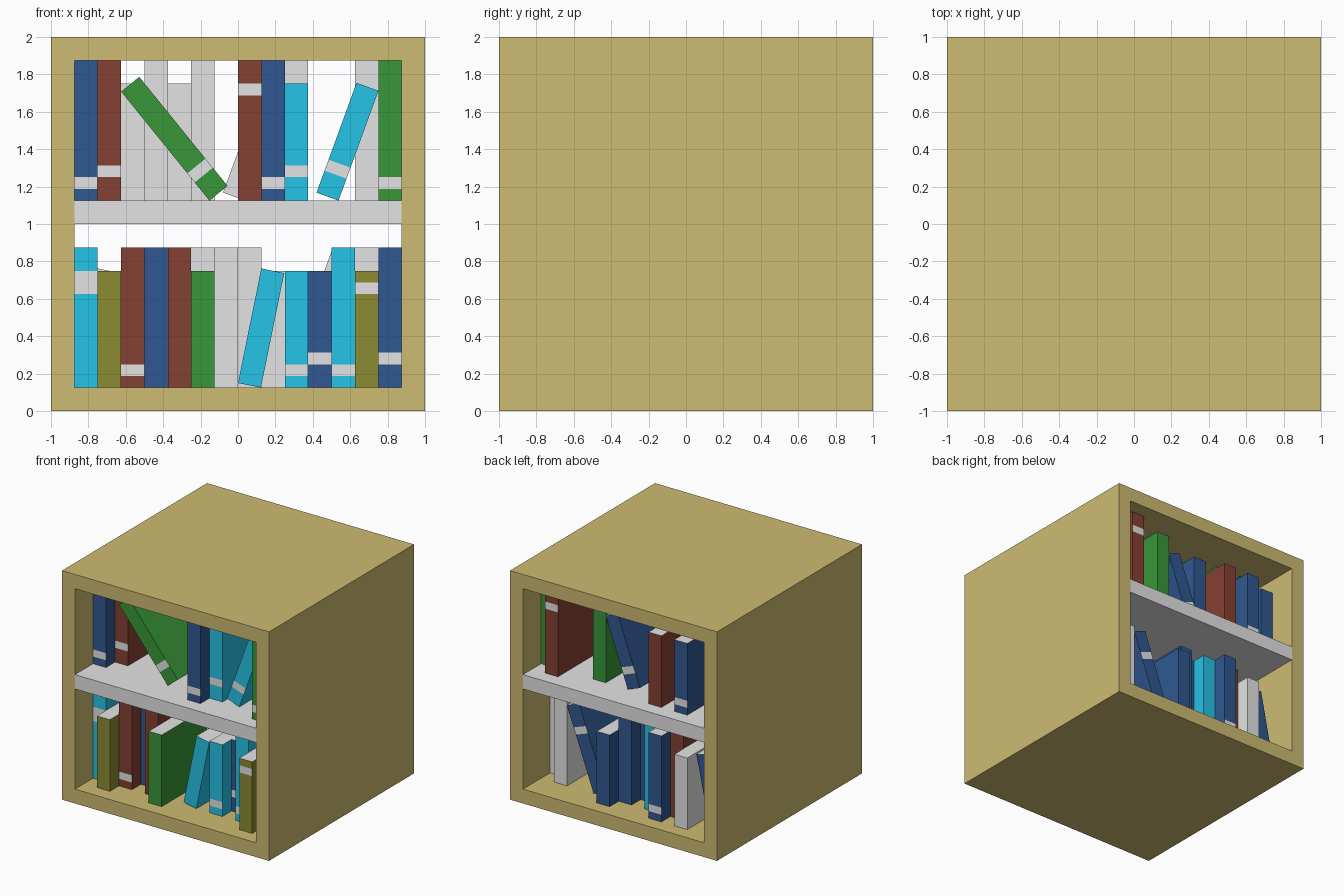
import bpy
import bmesh
from math import radians, pi
from mathutils import Matrix, Vector

if "Cube" in bpy.data.objects:
    bpy.data.objects.remove(bpy.data.objects["Cube"], do_unlink=True)

U = 0.125            # board thickness and book width
DEPTH = 5 * U        # book depth from spine to page edge
TALL, SHORT = 6 * U, 5 * U
LOW, HIGH = U, 9 * U  # heights the two rows stand on


def material(name, *rgb):
    def linear(c):
        c /= 255
        return c / 12.92 if c < 0.04045 else ((c + 0.055) / 1.055) ** 2.4
    colour = [linear(c) for c in rgb] + [1.0]
    mat = bpy.data.materials.new(name)
    mat.use_nodes = True
    mat.diffuse_color = colour
    bsdf = next(n for n in mat.node_tree.nodes if n.type == 'BSDF_PRINCIPLED')
    bsdf.inputs["Base Color"].default_value = colour
    return mat


WOOD = material("tan wood", 206, 187, 115)
GREY = material("light grey", 228, 228, 228)
BLUE = material("navy blue", 48, 88, 145)
BROWN = material("red brown", 133, 65, 50)
GREEN = material("leaf green", 56, 150, 56)
CYAN = material("bright cyan", 37, 195, 231)
OLIVE = material("olive", 139, 139, 50)


def finish(bm, name, *mats):
    bmesh.ops.recalc_face_normals(bm, faces=bm.faces)
    mesh = bpy.data.meshes.new(name)
    bm.to_mesh(mesh)
    bm.free()
    for mat in mats:
        mesh.materials.append(mat)
    obj = bpy.data.objects.new(name, mesh)
    bpy.context.collection.objects.link(obj)
    return obj


def make_frame():
    # Square ring pulled from front to back
    bm = bmesh.new()
    corners = ((-1, -1), (1, -1), (1, 1), (-1, 1))
    outer, inner = ([bm.verts.new((x * r, -1, 1 + z * r)) for x, z in corners]
                    for r in (1, 1 - U))
    for i in range(4):
        j = (i + 1) % 4
        bm.faces.new((outer[i], outer[j], inner[j], inner[i]))
    made = bmesh.ops.extrude_face_region(bm, geom=bm.faces[:], use_keep_orig=True)
    moved = [g for g in made["geom"] if isinstance(g, bmesh.types.BMVert)]
    bmesh.ops.translate(bm, verts=moved, vec=(0, 2, 0))
    finish(bm, "frame", WOOD)


def make_shelf():
    bm = bmesh.new()
    bmesh.ops.create_cube(bm, size=1, matrix=Matrix.Translation((0, 0, 8.5 * U))
                          @ Matrix.Diagonal((14 * U, 2, U, 1)))
    finish(bm, "shelf", GREY)


def make_book(name, cover, left, inset, base, height, band=None, lean=0, back=False):
    """left: lowest x, inset: spine distance from the opening, lean: degrees to +x."""
    bm = bmesh.new()
    bmesh.ops.create_cube(bm, size=1, matrix=Matrix.Translation((0, DEPTH / 2, height / 2))
                          @ Matrix.Diagonal((U, DEPTH, height, 1)))
    # Cut the label band across the spine
    for z in band or ():
        bmesh.ops.bisect_plane(bm, geom=bm.verts[:] + bm.edges[:] + bm.faces[:],
                               plane_co=(0, 0, z), plane_no=(0, 0, 1))
    bm.normal_update()
    for f in bm.faces:
        n, z = f.normal, f.calc_center_median().z
        pages = abs(n.z) > 0.5 or n.y > 0.5
        label = band and n.y < -0.5 and band[0] < z < band[1]
        f.material_index = 1 if pages or label else 0
    # Turn, lean and rest on the board
    turn = Matrix.Rotation(pi if back else 0, 4, 'Z')
    bm.transform(Matrix.Rotation(radians(lean), 4, 'Y') @ turn)
    low_x = min(v.co.x for v in bm.verts)
    low_z = min(v.co.z for v in bm.verts)
    y = 1 - inset if back else inset - 1
    bm.transform(Matrix.Translation(Vector((left - low_x, y, base - low_z))))
    finish(bm, name, cover, GREY)


def label(start, size=1):
    # Label band measured in half book widths from the foot
    return (start * U / 2, (start + size) * U / 2)


# Upright books: slot from the -x side, inset in book widths, cover, height, label
ROWS = {
    ("front_upper", HIGH): [
        (0, 2, BLUE, TALL, label(1)), (1, 3, BROWN, TALL, label(2)),
        (7, 3, BROWN, TALL, label(9)), (8, 1, BLUE, TALL, label(1)),
        (9, 2, CYAN, SHORT, label(2)), (13, 1, GREEN, TALL, label(1))],
    ("front_lower", LOW): [
        (0, 2, CYAN, TALL, label(8, 2)), (1, 1, OLIVE, SHORT, None),
        (2, 2, BROWN, TALL, label(1)), (3, 3, BLUE, TALL, None),
        (4, 2, BROWN, TALL, None), (5, 1, GREEN, SHORT, None),
        (9, 2, CYAN, SHORT, label(1)), (10, 3, BLUE, SHORT, label(2)),
        (11, 2, CYAN, TALL, label(1)), (12, 1, OLIVE, SHORT, label(8)),
        (13, 2, BLUE, TALL, label(2))],
    ("back_upper", HIGH): [
        (0, 2, BLUE, SHORT, None), (1, 3, BLUE, TALL, None),
        (2, 1, BLUE, SHORT, label(1)), (3, 3, GREEN, TALL, None),
        (4, 1, BROWN, SHORT, None), (5, 3, BLUE, TALL, None),
        (9, 2, GREEN, TALL, None), (12, 1, BROWN, TALL, label(9)),
        (13, 2, GREEN, TALL, None)],
    ("back_lower", LOW): [
        (2, 1, GREY, SHORT, None), (3, 2, BROWN, TALL, None),
        (4, 1, BLUE, TALL, label(1)), (5, 2, CYAN, TALL, None),
        (6, 3, BLUE, TALL, None), (7, 2, BLUE, TALL, None),
        (8, 1, BLUE, SHORT, None), (12, 2, GREY, TALL, None),
        (13, 3, GREY, TALL, None)],
}

make_frame()
make_shelf()
for (row, base), books in ROWS.items():
    for slot, inset, cover, height, band in books:
        make_book(f"{row}_book_{slot + 1}", cover, (slot - 7) * U, inset * U, base,
                  height, band, back=row.startswith("back"))

# Leaning books
make_book("front_upper_leaning_book_left", GREEN, -5 * U, 2 * U, HIGH, TALL, label(2), -39)
make_book("front_upper_leaning_book_right", CYAN, 0.42, 2 * U, HIGH, SHORT, label(2), 20)
make_book("front_lower_leaning_book", CYAN, 0, 2 * U, LOW, SHORT, None, 11.5)
make_book("back_upper_leaning_book", BLUE, -0.08, 2 * U, HIGH, SHORT, label(2), 20, True)
make_book("back_lower_leaning_book_left", BLUE, 2 * U, 2 * U, LOW, TALL, label(8), 20, True)
make_book("back_lower_leaning_book_right", BLUE, -7 * U, 2 * U, LOW, SHORT, None, 11.5, True)
